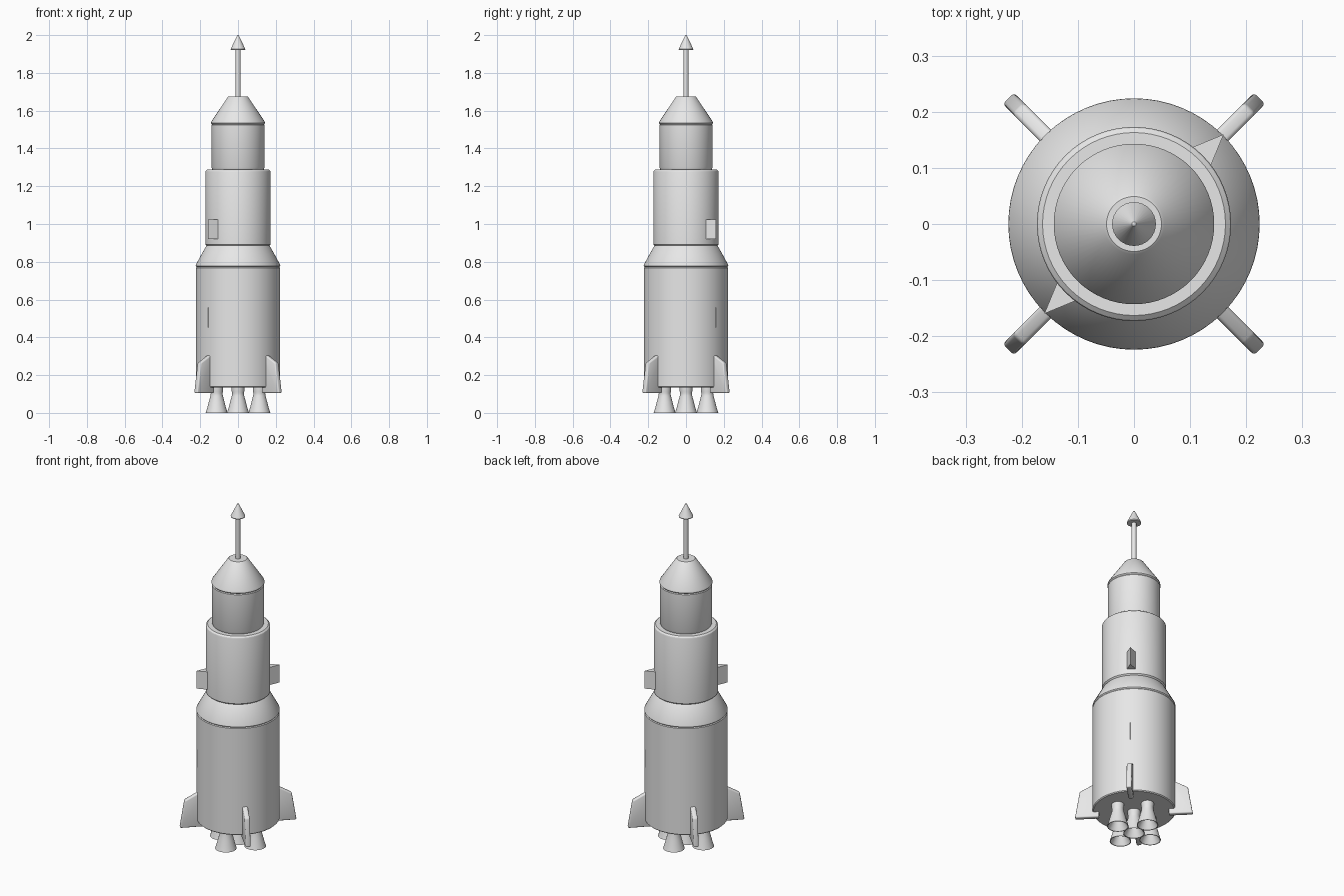
import bpy, bmesh, math
from mathutils import Matrix, Vector

if "Cube" in bpy.data.objects:
    bpy.data.objects.remove(bpy.data.objects["Cube"])

grey = bpy.data.materials.new("light_grey")
grey.diffuse_color = (0.8, 0.8, 0.8, 1)
grey.use_nodes = True
grey.node_tree.nodes["Principled BSDF"].inputs["Base Color"].default_value = grey.diffuse_color


def finish(name, bm, angle=30):
    bmesh.ops.recalc_face_normals(bm, faces=bm.faces)
    me = bpy.data.meshes.new(name)
    bm.to_mesh(me)
    bm.free()
    me.materials.append(grey)
    ob = bpy.data.objects.new(name, me)
    bpy.context.collection.objects.link(ob)
    bpy.ops.object.select_all(action='DESELECT')
    ob.select_set(True)
    bpy.context.view_layer.objects.active = ob
    bpy.ops.object.shade_smooth_by_angle(angle=math.radians(angle))
    return ob


def lathe(name, profile, center=(0, 0), sides=64):
    """Revolve (radius, z) points, given bottom to top, around a vertical axis."""
    bm = bmesh.new()
    vs = [bm.verts.new((r, 0, z)) for r, z in profile]
    es = [bm.edges.new(p) for p in zip(vs, vs[1:])]
    bmesh.ops.spin(bm, geom=vs + es, cent=(0, 0, 0), axis=(0, 0, 1),
                   angle=math.tau, steps=sides, use_duplicate=False)
    bmesh.ops.remove_doubles(bm, verts=bm.verts, dist=1e-5)
    bmesh.ops.translate(bm, verts=bm.verts, vec=(*center, 0))
    return finish(name, bm)


def prism(name, outline, vec, turn, bevel=0):
    """Extrude a flat outline, then turn it about the vertical axis."""
    bm = bmesh.new()
    f = bm.faces.new([bm.verts.new(p) for p in outline])
    ext = bmesh.ops.extrude_face_region(bm, geom=[f])["geom"]
    bmesh.ops.translate(bm, vec=vec, verts=[v for v in ext if isinstance(v, bmesh.types.BMVert)])
    bmesh.ops.recalc_face_normals(bm, faces=bm.faces)
    if bevel:
        bmesh.ops.bevel(bm, geom=bm.edges[:], offset=bevel, segments=3,
                        profile=0.5, affect='EDGES')
    bmesh.ops.rotate(bm, verts=bm.verts, cent=(0, 0, 0),
                     matrix=Matrix.Rotation(math.radians(turn), 3, 'Z'))
    return finish(name, bm, 40 if bevel else 20)


# Stacked stages
lathe("first_stage", [(0, .135), (.218, .135), (.223, .14), (.223, .768), (.217, .775), (0, .775)])
lathe("stage_adapter", [(0, .77), (.217, .77), (.224, .778), (.223, .785),
                        (.172, .878), (.166, .885), (0, .885)])
lathe("second_stage", [(0, .884), (.165, .884), (.173, .892), (.173, 1.275),
                       (.171, 1.281), (.163, 1.288), (0, 1.288)])
lathe("third_stage", [(0, 1.286), (.135, 1.286), (.141, 1.3), (.141, 1.523), (.136, 1.53), (0, 1.53)])
lathe("nose_cone", [(0, 1.526), (.136, 1.526), (.143, 1.534), (.141, 1.543),
                    (.054, 1.672), (.049, 1.676), (0, 1.676)])

# Escape tower
lathe("tower_rod", [(0, 1.67), (.013, 1.67), (.013, 1.93), (0, 1.93)], sides=24)
lathe("tower_tip", [(0, 1.922), (.038, 1.922), (.039, 1.926), (.004, 1.998), (0, 2)], sides=32)

# Engine bells, hollow from below
bell = [(0, .07), (.022, .07), (.036, .035), (.054, 0), (.058, 0), (.05, .025),
        (.041, .06), (.033, .09), (.031, .105), (.034, .115), (.034, .14), (0, .14)]
for i, c in enumerate([(0, 0), (.113, 0), (-.113, 0), (0, .113), (0, -.113)]):
    lathe(f"engine_bell_{i}", bell, c, 32)

# Tail fins on the diagonals
fin = [(.188, .105), (.318, .105), (.292, .265), (.215, .308), (.188, .308)]
for i in range(4):
    prism(f"tail_fin_{i}", [(r, -.014, z) for r, z in fin], Vector((0, .028, 0)),
          45 + 90 * i, bevel=.007)

# Wedge-shaped side pods on two opposite diagonals
for stage, z in (("upper", .92), ("lower", .453)):
    for side, turn in (("back", 45), ("front", 225)):
        prism(f"{stage}_{side}_wedge", [(.15, -.036, z), (.226, 0, z), (.15, .036, z)]
              if stage == "lower" else
              [(.15, -.0315, z), (.226, 0, z), (.15, .0315, z)],
              Vector((0, 0, .105)), turn)
